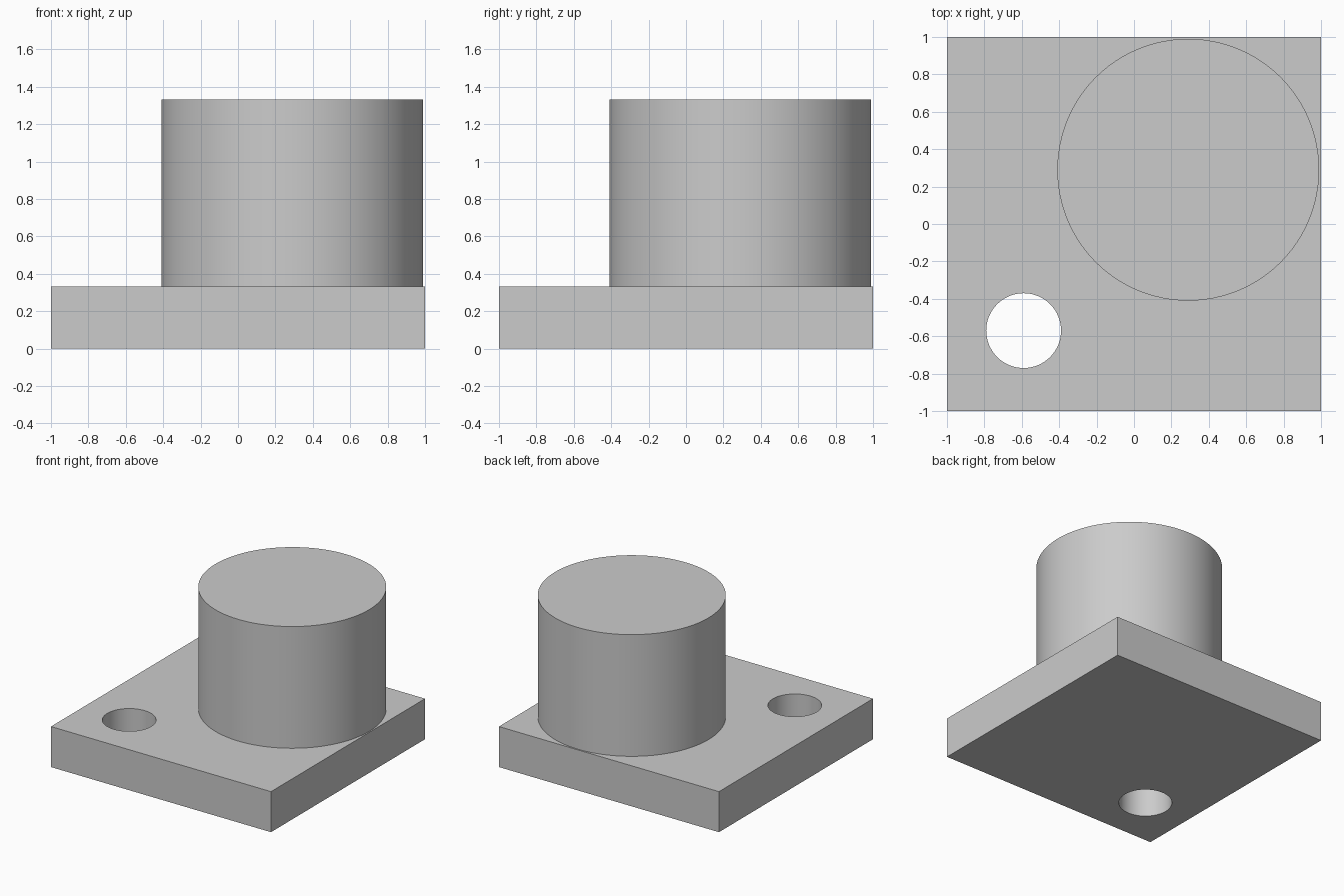
import bpy
import math

default_cube = bpy.data.objects.get("Cube")
if default_cube:
    bpy.data.objects.remove(default_cube, do_unlink=True)

PLATE_TOP = 0.333
BOSS_TOP = 1.333
SMOOTH_ANGLE = math.radians(30)

# One plain grey for everything
grey = bpy.data.materials.new("plain_grey")
grey.use_nodes = True
colour = (0.6, 0.6, 0.6, 1)
grey.diffuse_color = colour
grey.node_tree.nodes["Principled BSDF"].inputs["Base Color"].default_value = colour


def cylinder(name, x, y, radius, bottom, top, sides):
    bpy.ops.mesh.primitive_cylinder_add(
        vertices=sides, radius=radius, depth=top - bottom,
        location=(x, y, (bottom + top) / 2))
    obj = bpy.context.object
    obj.name = name
    obj.data.materials.append(grey)
    return obj


# Square base plate
bpy.ops.mesh.primitive_cube_add(size=1, location=(0, 0, PLATE_TOP / 2))
plate = bpy.context.object
plate.name = "base_plate"
plate.scale = (2, 2, PLATE_TOP)
bpy.ops.object.transform_apply(location=False, rotation=False, scale=True)
plate.data.materials.append(grey)

# Round through hole near the front right corner
cutter = cylinder("hole_cutter", -0.59, -0.57, 0.2, -0.1, PLATE_TOP + 0.1, 64)
cutter.hide_render = True
bpy.context.view_layer.objects.active = plate
hole = plate.modifiers.new("through_hole", "BOOLEAN")
hole.operation = "DIFFERENCE"
hole.solver = "EXACT"
hole.object = cutter
bpy.ops.object.modifier_apply(modifier=hole.name)
bpy.data.objects.remove(cutter, do_unlink=True)

# Large round boss standing on the plate
boss = cylinder("round_boss", 0.29, 0.29, 0.7, PLATE_TOP, BOSS_TOP, 96)

# Smooth round walls with crisp rims
for obj in (plate, boss):
    bpy.ops.object.select_all(action="DESELECT")
    obj.select_set(True)
    bpy.context.view_layer.objects.active = obj
    bpy.ops.object.shade_smooth_by_angle(angle=SMOOTH_ANGLE)
